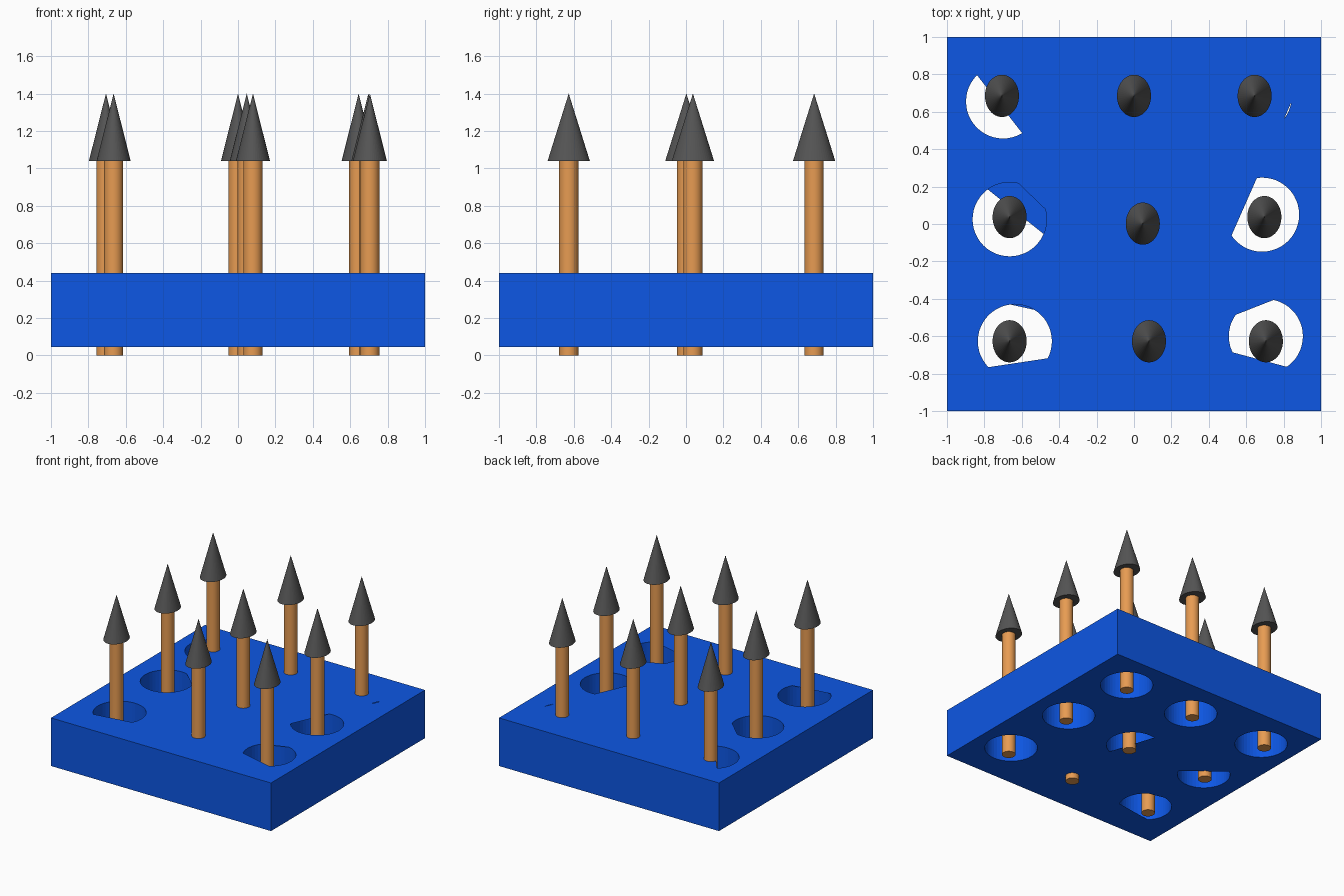
import bpy, bmesh, math
from mathutils import Vector

if "Cube" in bpy.data.objects:
    bpy.data.objects.remove(bpy.data.objects["Cube"])

def material(name, color):
    m = bpy.data.materials.new(name)
    m.diffuse_color = (*color, 1)
    m.use_nodes = True
    m.node_tree.nodes["Principled BSDF"].inputs["Base Color"].default_value = m.diffuse_color
    return m

BLUE = material("blue", (0.004, 0.095, 0.78))
WOOD = material("wood", (0.80, 0.33, 0.085))
DARK = material("dark_grey", (0.09, 0.09, 0.09))
Z0, Z1, R, SIDES = 0.045, 0.44, 0.198, 48

def circle(c):
    return [Vector((c[0] + R * math.cos(2 * math.pi * i / SIDES),
                    c[1] + R * math.sin(2 * math.pi * i / SIDES))) for i in range(SIDES)]

def clip(poly, p, q):
    """Keep the part of a convex outline left of the line p to q."""
    p, q = Vector(p), Vector(q)
    side = lambda v: (q - p).cross(v - p)
    out = []
    for a, b in zip(poly, poly[1:] + poly[:1]):
        sa, sb = side(a), side(b)
        if sa >= 0:
            out.append(a)
        if sa * sb < 0:
            out.append(a.lerp(b, sa / (sa - sb)))
    return out

def add_sheet(bm, z, openings, up):
    """Square sheet with openings."""
    square = [Vector(v) for v in ((-1, -1), (1, -1), (1, 1), (-1, 1))]
    edges = []
    for loop in [square] + openings:
        vs = [bm.verts.new((v.x, v.y, z)) for v in loop]
        edges += [bm.edges.new((a, b)) for a, b in zip(vs, vs[1:] + vs[:1])]
    res = bmesh.ops.triangle_fill(bm, edges=edges, use_beauty=True)
    for f in res["geom"]:
        if isinstance(f, bmesh.types.BMFace):
            f.normal_update()
            if (f.normal.z > 0) != up:
                f.normal_flip()

def add_wall(bm, loop, inward):
    n = len(loop)
    lo = [bm.verts.new((v.x, v.y, Z0)) for v in loop]
    hi = [bm.verts.new((v.x, v.y, Z1)) for v in loop]
    for i in range(n):
        j = (i + 1) % n
        f = (lo[i], lo[j], hi[j], hi[i])
        bm.faces.new(f[::-1] if inward else f)

# Each hole: centre, chords cutting its top opening, chords cutting its bottom (None = covered)
FRONT_CHORD = ((-.775, -.765), (-.455, -.717))
HOLES = [
    ((-.70, .655), [((-.599, .487), (-.84, .797))], []),
    ((0, .665), None, []),
    ((.646, .684), [((.832, .63), (.805, .567))], []),
    ((-.665, .025), [((-.465, .07), (-.62, .219))], [((-.48, -.056), (-.781, .184))]),
    ((.03, .02), None, [((-.021, .216), (.103, -.166))]),
    ((.685, .05), [((.658, .248), (.519, -.067))], []),
    ((-.637, -.627), [FRONT_CHORD], [FRONT_CHORD, ((-.519, -.462), (-.663, -.43))]),
    ((.05, -.63), None, None),
    ((.705, -.60), [((.754, -.403), (.54, -.487)), ((.519, -.684), (.818, -.764))], []),
]

# Base block with partly covered holes
bm = bmesh.new()
openings = {1: [], 2: []}
for hole in HOLES:
    add_wall(bm, circle(hole[0]), True)
    for k in (1, 2):
        if hole[k] is not None:
            shape = circle(hole[0])
            for chord in hole[k]:
                shape = clip(shape, *chord)
            openings[k].append(shape)
add_sheet(bm, Z1, openings[1], True)
add_sheet(bm, Z0, openings[2], False)
add_wall(bm, [Vector(v) for v in ((-1, -1), (1, -1), (1, 1), (-1, 1))], False)
bmesh.ops.remove_doubles(bm, verts=bm.verts, dist=1e-5)
mesh = bpy.data.meshes.new("base_block")
bm.to_mesh(mesh)
bm.free()
mesh.materials.append(BLUE)
base = bpy.data.objects.new("base_block", mesh)
bpy.context.collection.objects.link(base)

def cone(name, x, y, z0, z1, r0, r1, ry, mat, sides, smooth):
    bpy.ops.mesh.primitive_cone_add(vertices=sides, radius1=r0, radius2=r1, depth=z1 - z0,
                                    location=(x, y, (z0 + z1) / 2))
    o = bpy.context.object
    o.name = name
    o.scale.y = ry
    o.data.materials.append(mat)
    if smooth:
        bpy.ops.object.shade_smooth_by_angle(angle=math.radians(30))

# Wooden shafts with pointed tips
PEGS = [(-.706, .685), (0, .685), (.645, .685),
        (-.665, .037), (.047, .002), (.697, .037),
        (-.665, -.627), (.08, -.627), (.705, -.627)]
for i, (x, y) in enumerate(PEGS):
    cone(f"shaft_{i}", x, y, 0, 1.04, .051, .051, 1, WOOD, 32, True)
    cone(f"tip_{i}", x, y, 1.04, 1.40, .091, 0, 1.24, DARK, 48, False)
